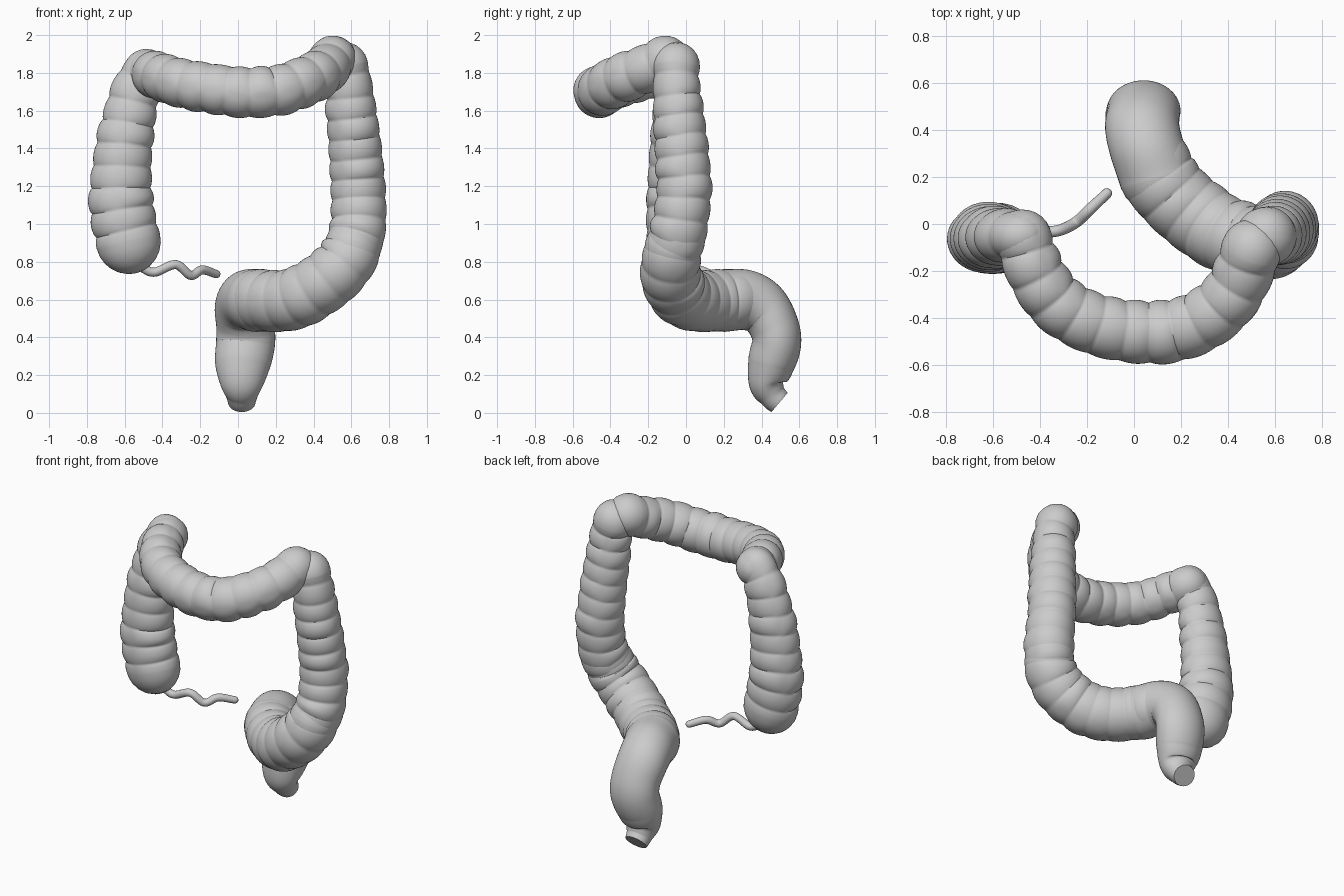
import bpy, bmesh, math, random
from mathutils import Vector

if "Cube" in bpy.data.objects:
    bpy.data.objects.remove(bpy.data.objects["Cube"])

random.seed(4)
SIDES = 48


def spline(points, step):
    """Smooth 4D curve (x, y, z, radius) resampled at an even spacing."""
    p = [Vector(q) for q in points]
    p = [2 * p[0] - p[1]] + p + [2 * p[-1] - p[-2]]
    dense = []
    for i in range(1, len(p) - 2):
        a, b, c, d = p[i - 1:i + 3]
        for k in range(60):
            t = k / 60
            dense.append(0.5 * (2 * b + (c - a) * t + (2 * a - 5 * b + 4 * c - d) * t * t
                                + (3 * b - a - 3 * c + d) * t ** 3))
    dense.append(p[-2])
    dist = [0.0]
    for a, b in zip(dense, dense[1:]):
        dist.append(dist[-1] + (b - a).to_3d().length)
    n = max(8, round(dist[-1] / step))
    out, j = [], 0
    for i in range(n + 1):
        s = dist[-1] * i / n
        while j < len(dense) - 2 and dist[j + 1] < s:
            j += 1
        f = (s - dist[j]) / (dist[j + 1] - dist[j])
        out.append(dense[j].lerp(dense[j + 1], min(f, 1)))
    return out


def tube(name, points, pouches=0, depth=0.1, squash=1.0, caps=(True, True),
         step=0.008, sides=SIDES, turn=0.0, fade=0.0):
    """Tube with swelling pouches, three lengthwise bands and round caps."""
    pts = spline(points, step)
    n = len(pts) - 1
    rings = []
    for i, q in enumerate(pts):
        tan = (pts[min(i + 1, n)] - pts[max(i - 1, 0)]).to_3d().normalized()
        rings.append((q.to_3d(), tan, q.w, i / n))
    angles = [math.radians(a) for a in (15, 30, 45, 60, 75, 86)]

    def cap(ring, sign):
        c, t, r, u = ring
        return [(c + t * sign * r * math.sin(a), t, r * math.cos(a), u) for a in angles]
    head = cap(rings[0], -1)[::-1] if caps[0] else []
    tail = cap(rings[-1], 1) if caps[1] else []
    rings = head + rings + tail

    jitter = [[random.uniform(-0.035, 0.03) for _ in range(3)] for _ in range(pouches + 2)]
    shift = [random.uniform(-0.1, 0.1) for _ in range(3)]
    bm = bmesh.new()
    loops = []
    side = rings[0][1].orthogonal().normalized()
    for c, t, r, u in rings:
        side = (side - t * side.dot(t)).normalized()
        other = t.cross(side)
        loop = []
        for k in range(sides):
            a = 2 * math.pi * k / sides
            m = 1.0
            if pouches:
                b = 1.5 * (a + turn)
                sector = int(b / math.pi + 10) % 3
                band = abs(math.sin(b)) ** 0.6
                ph = u * pouches + 0.5 + shift[sector] * band * math.sin(math.pi * u)
                swell = abs(math.sin(math.pi * ph)) ** 0.65
                amt = 1 - fade * u
                j = jitter[int(ph)][sector]
                m = 1 + amt * (-depth * (1 - swell) * (0.45 + 0.55 * band)
                               - 0.03 * (1 - band) + j * swell * band)
            off = (side * math.cos(a) + other * math.sin(a)) * r * m
            off.y *= squash
            loop.append(bm.verts.new(c + off))
        loops.append(loop)
    for l0, l1 in zip(loops, loops[1:]):
        for k in range(sides):
            bm.faces.new((l0[k], l0[(k + 1) % sides], l1[(k + 1) % sides], l1[k]))
    bm.faces.new(loops[0][::-1])
    bm.faces.new(loops[-1])
    bmesh.ops.recalc_face_normals(bm, faces=bm.faces)
    mesh = bpy.data.meshes.new(name)
    bm.to_mesh(mesh)
    bm.free()
    obj = bpy.data.objects.new(name, mesh)
    bpy.context.collection.objects.link(obj)
    bpy.context.view_layer.objects.active = obj
    obj.select_set(True)
    bpy.ops.object.shade_smooth_by_angle(angle=math.radians(50))
    obj.select_set(False)
    return obj


# Ascending colon with the blind pouch at its foot
tube("ascending_colon", [
    (-.58, -.06, .91, .175), (-.605, -.06, 1.02, .178), (-.62, -.06, 1.15, .172),
    (-.61, -.06, 1.35, .16), (-.58, -.055, 1.55, .145), (-.535, -.05, 1.72, .13),
    (-.485, -.05, 1.805, .122)], pouches=8, squash=.88, turn=.4)

# Transverse colon, sagging forward
tube("transverse_colon", [
    (-.47, -.06, 1.8, .122), (-.42, -.2, 1.785, .127), (-.32, -.34, 1.75, .132),
    (-.15, -.43, 1.72, .136), (.05, -.46, 1.695, .138), (.22, -.44, 1.71, .138),
    (.36, -.36, 1.76, .135), (.45, -.24, 1.81, .132), (.5, -.11, 1.865, .132)],
    pouches=12, turn=.8)

# Descending colon
tube("descending_colon", [
    (.565, -.05, 1.835, .128), (.585, -.052, 1.75, .126), (.6, -.04, 1.6, .137),
    (.62, -.022, 1.4, .146), (.635, -.01, 1.2, .15), (.637, -.03, 1.0, .153),
    (.605, -.07, .87, .155)], pouches=9, turn=.2)

# Sigmoid colon, curving to the middle and back
tube("sigmoid_colon", [
    (.625, -.05, .92, .15), (.59, -.075, .83, .158), (.51, -.082, .735, .165),
    (.4, -.05, .655, .165), (.3, .01, .605, .167), (.2, .09, .59, .165),
    (.12, .18, .595, .165), (.08, .26, .6, .16)], pouches=8, depth=.085, turn=.5, fade=.5)

# Rectum, smooth, with a flat cut end
tube("rectum", [
    (.1, .2, .595, .166), (.055, .32, .597, .16), (.035, .41, .55, .158),
    (.04, .465, .46, .155), (.04, .48, .37, .156), (.025, .45, .26, .147),
    (.02, .43, .16, .118), (.02, .458, .095, .085), (.02, .495, .055, .072)],
    squash=.83, caps=(True, False))

# Appendix
tube("appendix", [
    (-.55, -.04, .8, .024), (-.5, -.04, .765, .024), (-.44, -.035, .745, .024),
    (-.33, -.03, .785, .024), (-.25, .005, .728, .024), (-.19, .06, .757, .024),
    (-.115, .13, .735, .022)], sides=20)
